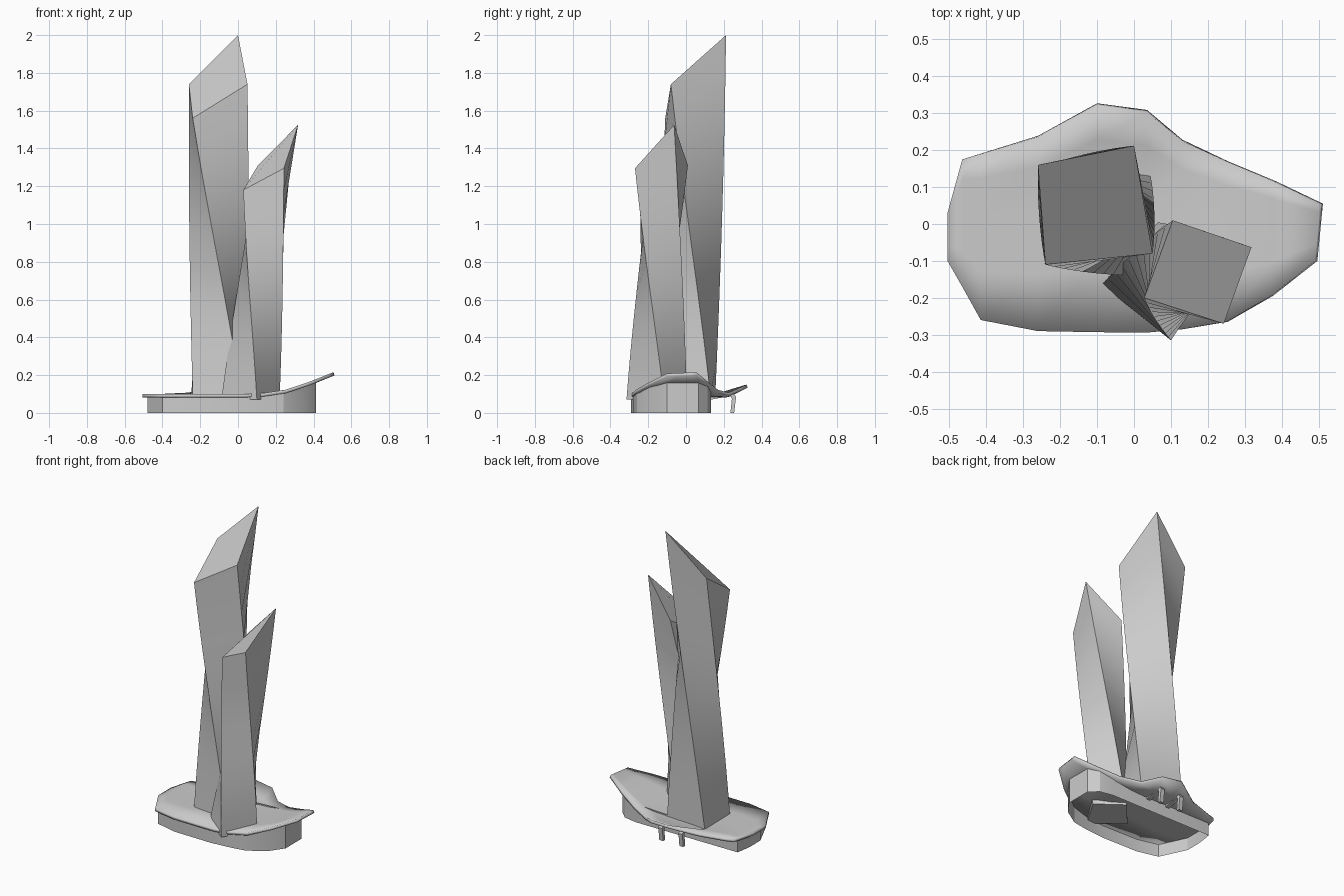
import bpy, bmesh
from mathutils import Vector

if "Cube" in bpy.data.objects:
    bpy.data.objects.remove(bpy.data.objects["Cube"])


def make_object(name, verts, faces, smooth=None):
    mesh = bpy.data.meshes.new(name)
    bm = bmesh.new()
    bv = [bm.verts.new(v) for v in verts]
    for f in faces:
        bm.faces.new([bv[i] for i in f])
    bm.normal_update()
    bm.to_mesh(mesh)
    bm.free()
    ob = bpy.data.objects.new(name, mesh)
    bpy.context.collection.objects.link(ob)
    if smooth:
        bpy.ops.object.select_all(action='DESELECT')
        bpy.context.view_layer.objects.active = ob
        ob.select_set(True)
        bpy.ops.object.shade_smooth_by_angle(angle=smooth)
    return ob


def roof_z(x, y):
    """Height of the canopy: swept up at the right tip and at the back lip."""
    z = 0.1
    pts = [(0.1, 0), (0.25, 0.022), (0.38, 0.065), (0.505, 0.115)]
    for (x0, a), (x1, b) in zip(pts, pts[1:]):
        if x0 < x <= x1:
            z += a + (b - a) * (x - x0) / (x1 - x0)
    return z + max(0, y - 0.22) * 0.5


def twisted_tower(name, base, top, levels=10, bulge=0.05):
    """Loft from a base square to a slanted, turned top square."""
    verts, faces = [], []
    for i in range(levels + 1):
        t = i / levels
        ring = [Vector(b).lerp(Vector(p), t) for b, p in zip(base, top)]
        c = sum(ring, Vector()) / 4
        s = 1 + bulge * 4 * t * (1 - t)
        verts += [(c.x + (v.x - c.x) * s, c.y + (v.y - c.y) * s, v.z) for v in ring]
    for i in range(levels):
        for j in range(4):
            k = (j + 1) % 4
            faces.append((i * 4 + j, i * 4 + k, i * 4 + 4 + k, i * 4 + 4 + j))
    n = levels * 4
    faces += [(3, 2, 1, 0), (n, n + 1, n + 2, n + 3)]
    return make_object(name, verts, faces, 0.5)


# Towers: corners run front left, front right, back right, back left of the top
twisted_tower("tall_tower",
              [(0.02, -0.14, 0.09), (0.045, 0.13, 0.09), (-0.245, 0.155, 0.09), (-0.24, -0.11, 0.09)],
              [(-0.24, -0.11, 1.56), (0.05, -0.08, 1.74), (0.0, 0.212, 2.0), (-0.26, 0.16, 1.74)])
twisted_tower("short_tower",
              [(0.10, -0.315, 0.07), (0.22, -0.115, 0.07), (0.06, 0.005, 0.07), (-0.088, -0.165, 0.07)],
              [(0.028, -0.2, 1.18), (0.243, -0.27, 1.295), (0.318, -0.063, 1.525), (0.105, 0.01, 1.31)])

# Canopy: columns of (front x, front y, back x, back y)
columns = [(-0.505, -0.10, -0.505, 0.03), (-0.465, -0.17, -0.465, 0.175),
           (-0.415, -0.26, -0.415, 0.19), (-0.26, -0.29, -0.26, 0.235),
           (-0.10, -0.293, -0.10, 0.32), (0.035, -0.294, 0.035, 0.302),
           (0.13, -0.285, 0.13, 0.225), (0.25, -0.265, 0.25, 0.17),
           (0.37, -0.195, 0.38, 0.115), (0.49, -0.10, 0.505, 0.055)]
rows = (0, 0.3, 0.6, 0.85, 1)
verts, faces = [], []
for fx, fy, bx, by in columns:
    for r in rows:
        x, y = fx + (bx - fx) * r, fy + (by - fy) * r
        verts.append((x, y, roof_z(x, y)))
m = len(rows)
for i in range(len(columns) - 1):
    for j in range(m - 1):
        a = i * m + j
        faces.append((a, a + m, a + m + 1, a + 1))
canopy = make_object("canopy", verts, faces, 0.35)
mod = canopy.modifiers.new("thickness", 'SOLIDIFY')
mod.thickness, mod.offset = 0.018, -1

# Podium wall: open ring under the canopy
ring = [(-0.48, -0.08), (-0.40, -0.25), (-0.26, -0.285), (0, -0.29), (0.12, -0.28),
        (0.24, -0.26), (0.35, -0.19), (0.413, -0.10), (0.413, 0.065), (0.36, 0.115),
        (0.27, 0.132), (-0.465, 0.132), (-0.48, 0.03)]
n = len(ring)
verts = [(x, y, 0) for x, y in ring] + [(x, y, roof_z(x, y) - 0.01) for x, y in ring]
make_object("podium_wall", verts,
            [(i, (i + 1) % n, n + (i + 1) % n, n + i) for i in range(n)], 0.4)

# Entrance brackets: bent posts reaching back to the wall
path_out = [(0.255, 0), (0.265, 0.085), (0.25, 0.108), (0.21, 0.1), (0.13, 0.085)]
path_in = [(0.235, 0), (0.243, 0.075), (0.235, 0.09), (0.21, 0.085), (0.13, 0.07)]
loop = path_out + path_in[::-1]
k = len(loop)
for label, x in (("left", -0.145), ("right", 0.0)):
    verts = [(x + s, y, z) for s in (-0.014, 0.014) for y, z in loop]
    faces = [(i, (i + 1) % k, k + (i + 1) % k, k + i) for i in range(k)]
    for i in range(4):
        q = (i, i + 1, k - 2 - i, k - 1 - i)
        faces += [q[::-1], tuple(v + k for v in q)]
    make_object("bracket_" + label, verts, faces)
